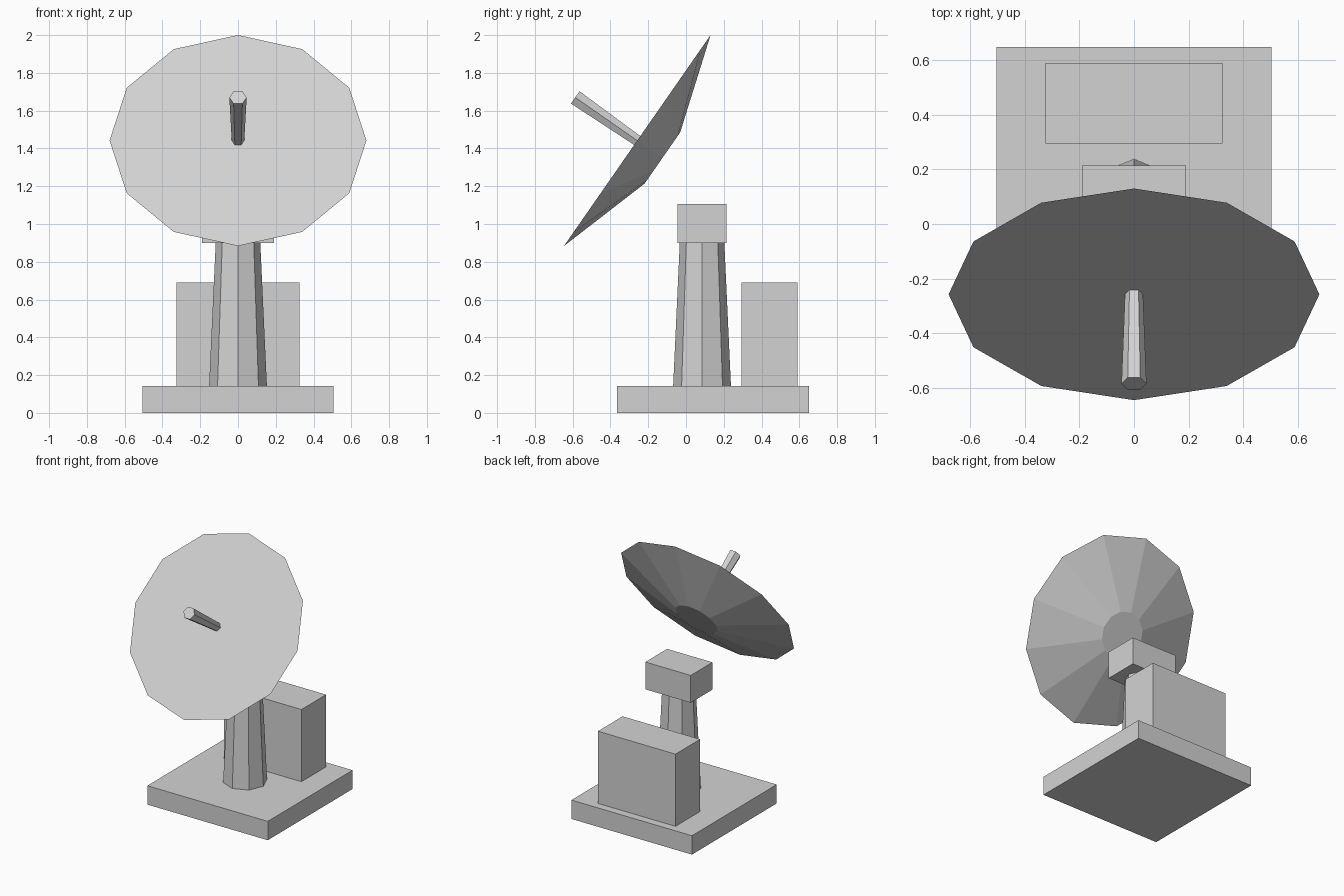
import bpy
import bmesh
from math import radians, sin, cos, tau
from mathutils import Matrix, Vector

default = bpy.data.objects.get("Cube")
if default:
    bpy.data.objects.remove(default, do_unlink=True)

# One flat grey for everything
GREY = (0.65, 0.65, 0.65, 1.0)
grey = bpy.data.materials.new("light_grey")
grey.use_nodes = True
grey.diffuse_color = GREY
grey.node_tree.nodes["Principled BSDF"].inputs["Base Color"].default_value = GREY


def finish(name, bm):
    bmesh.ops.recalc_face_normals(bm, faces=bm.faces)
    mesh = bpy.data.meshes.new(name)
    bm.to_mesh(mesh)
    bm.free()
    mesh.materials.append(grey)
    obj = bpy.data.objects.new(name, mesh)
    bpy.context.scene.collection.objects.link(obj)
    return obj


def box(name, half_width, y, z):
    """Box centred on x = 0, with (min, max) ranges in y and z."""
    bm = bmesh.new()
    bmesh.ops.create_cube(bm, size=1)
    size = Vector((2 * half_width, y[1] - y[0], z[1] - z[0]))
    centre = Vector((0, sum(y) / 2, sum(z) / 2))
    bmesh.ops.scale(bm, vec=size, verts=bm.verts)
    bmesh.ops.translate(bm, vec=centre, verts=bm.verts)
    return finish(name, bm)


def frustum(name, sides, start, end, matrix):
    """Capped taper along local z; start and end are (radius, height)."""
    bm = bmesh.new()
    rings = [[bm.verts.new((r * cos(tau * i / sides), r * sin(tau * i / sides), h))
              for i in range(sides)] for r, h in (start, end)]
    low, high = rings
    bm.faces.new(low)
    bm.faces.new(high)
    for i in range(sides):
        j = (i + 1) % sides
        bm.faces.new((low[i], low[j], high[j], high[i]))
    bm.transform(matrix)
    return finish(name, bm)


# Ground slab, equipment cabinet and pedestal head
box("base_slab", 0.505, (-0.365, 0.65), (0, 0.143))
box("equipment_cabinet", 0.325, (0.295, 0.59), (0.143, 0.69))
box("pedestal_head", 0.19, (-0.045, 0.215), (0.9, 1.107))

# Tapered octagonal pedestal
frustum("pedestal", 8, (0.153, 0.143), (0.118, 0.9),
        Matrix.Translation((0, 0.085, 0)))

# Tilted dish and feed horn share one axis through the rim centre
aim = Matrix.Translation((0, -0.258, 1.442)) @ Matrix.Rotation(radians(55.2), 4, "X")
frustum("dish", 12, (0.165, -0.162), (0.68, 0), aim)
frustum("feed_horn", 6, (0.033, -0.005), (0.046, 0.4), aim)
